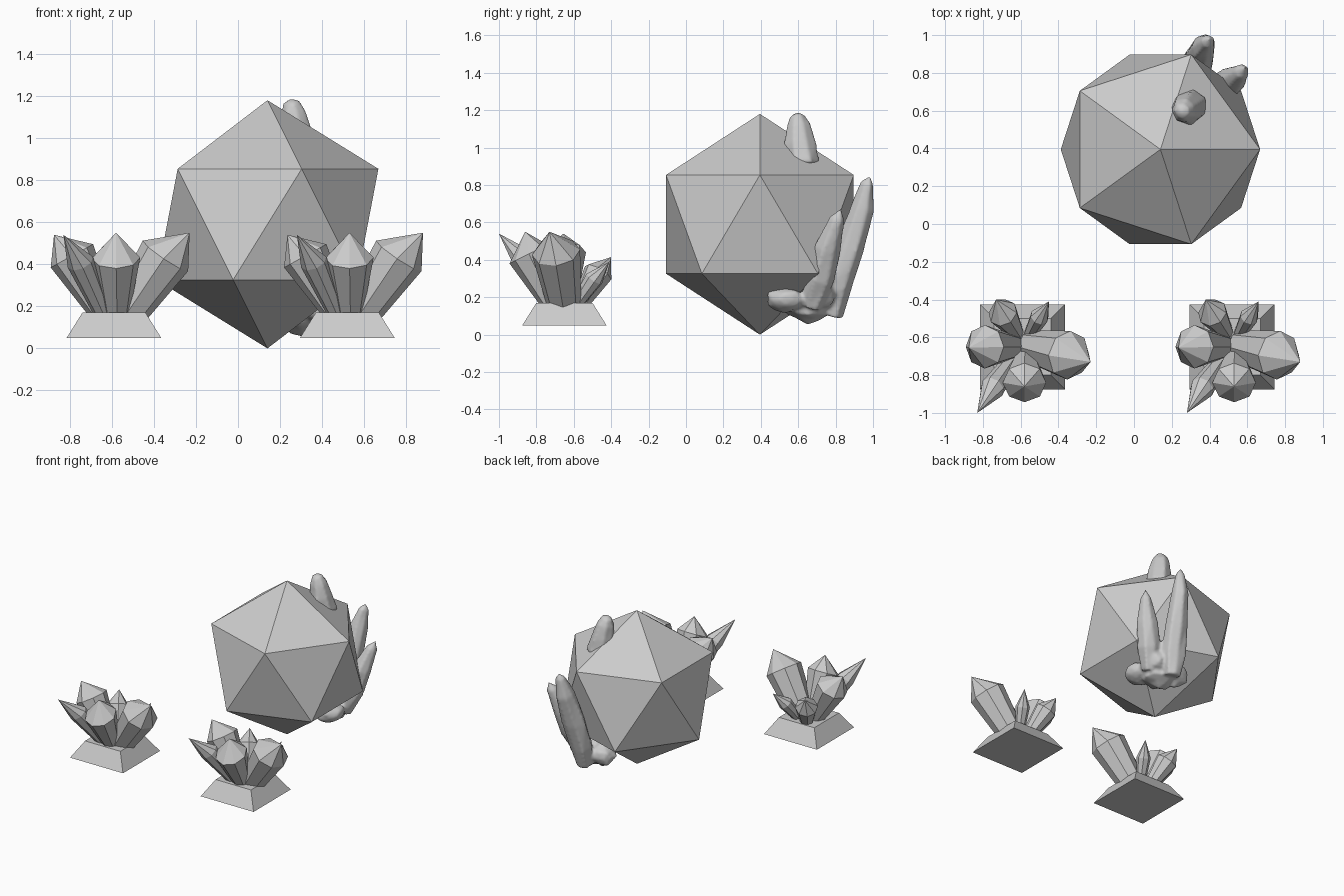
import bpy, bmesh, math, random
from mathutils import Vector

if "Cube" in bpy.data.objects:
    bpy.data.objects.remove(bpy.data.objects["Cube"])

random.seed(4)


def make_object(name, bm):
    bmesh.ops.recalc_face_normals(bm, faces=bm.faces)
    me = bpy.data.meshes.new(name)
    bm.to_mesh(me)
    bm.free()
    ob = bpy.data.objects.new(name, me)
    bpy.context.collection.objects.link(ob)
    return ob


def loft(bm, rings, tip, sides, jitter=0.0):
    """Tapered prism through (centre, radius) rings, closed by a pointed tip."""
    axis = (Vector(rings[-1][0]) - Vector(rings[0][0])).normalized()
    u = axis.cross(Vector((0, 1, 0.01))).normalized()
    v = axis.cross(u)
    loops = []
    for centre, r in rings:
        loop = []
        for i in range(sides):
            a = 2 * math.pi * i / sides
            k = r * (1 + random.uniform(-jitter, jitter))
            loop.append(bm.verts.new(Vector(centre) + k * (math.cos(a) * u + math.sin(a) * v)))
        loops.append(loop)
    for lo, hi in zip(loops, loops[1:]):
        for i in range(sides):
            j = (i + 1) % sides
            bm.faces.new((lo[i], lo[j], hi[j], hi[i]))
    bm.faces.new(loops[0][::-1])
    t = bm.verts.new(tip)
    for i in range(sides):
        bm.faces.new((loops[-1][i], loops[-1][(i + 1) % sides], t))


def lump(bm, centre, radii):
    """Irregular faceted stone."""
    new = bmesh.ops.create_icosphere(bm, subdivisions=2, radius=1)["verts"]
    for p in new:
        k = random.uniform(0.85, 1.1)
        p.co = Vector(centre) + Vector([c * r * k for c, r in zip(p.co, radii)])


def weather(ob):
    """Fuse the overlapping pieces and soften the edges."""
    m = ob.modifiers.new("fuse", "REMESH")
    m.mode = "VOXEL"
    m.voxel_size = 0.012
    s = ob.modifiers.new("soften", "SMOOTH")
    s.iterations = 2
    m.use_smooth_shade = True


# Large icosahedral boulder
bm = bmesh.new()
bmesh.ops.create_icosphere(bm, subdivisions=1, radius=0.59)
boulder = make_object("boulder", bm)
boulder.location = (0.14, 0.395, 0.59)

# Crystal clusters: base point, base radius, shoulder point, radius, tip
crystals = [
    ("right", (-0.54, -0.65, 0.15), 0.09, (-0.345, -0.695, 0.44), 0.13, (-0.23, -0.73, 0.55)),
    ("front", (-0.575, -0.70, 0.14), 0.055, (-0.58, -0.84, 0.43), 0.115, (-0.58, -0.86, 0.55)),
    ("left", (-0.63, -0.65, 0.15), 0.06, (-0.79, -0.65, 0.44), 0.115, (-0.875, -0.655, 0.54)),
    ("front_left", (-0.63, -0.70, 0.14), 0.04, (-0.75, -0.87, 0.41), 0.065, (-0.83, -1.0, 0.54)),
    ("back_left", (-0.62, -0.58, 0.14), 0.04, (-0.695, -0.47, 0.33), 0.08, (-0.73, -0.40, 0.415)),
    ("back_right", (-0.56, -0.60, 0.14), 0.03, (-0.50, -0.49, 0.30), 0.05, (-0.45, -0.41, 0.39)),
]
for side, dx in (("left", 0.0), ("right", 1.11)):
    # Square tapered plinth
    bm = bmesh.new()
    bmesh.ops.create_cone(bm, cap_ends=True, segments=4, radius1=0.225 * math.sqrt(2),
                          radius2=0.15 * math.sqrt(2), depth=0.12)
    # create_cone may start on an axis, so square the corners explicitly
    for p in bm.verts:
        a = math.atan2(p.co.y, p.co.x)
        r = p.co.xy.length
        a = math.floor(a / (math.pi / 2) + 0.01) * math.pi / 2 + math.pi / 4
        p.co.x, p.co.y = r * math.cos(a), r * math.sin(a)
    plinth = make_object(f"{side}_plinth", bm)
    plinth.location = (-0.59 + dx, -0.65, 0.11)
    for name, base, rb, shoulder, rs, tip in crystals:
        bm = bmesh.new()
        loft(bm, [(base, rb), (shoulder, rs)], tip, 8)
        make_object(f"{side}_cluster_{name}_crystal", bm).location.x = dx

# Weathered spikes and stones growing from the back of the boulder
bm = bmesh.new()
loft(bm, [((0.31, 0.78, 0.10), 0.06), ((0.32, 0.81, 0.25), 0.085), ((0.34, 0.87, 0.45), 0.085),
          ((0.37, 0.94, 0.68), 0.065), ((0.39, 0.97, 0.81), 0.035)], (0.395, 0.985, 0.85), 7, 0.12)
loft(bm, [((0.42, 0.67, 0.15), 0.06), ((0.46, 0.72, 0.30), 0.085), ((0.52, 0.76, 0.46), 0.075),
          ((0.57, 0.81, 0.62), 0.04)], (0.59, 0.83, 0.675), 7, 0.12)
lump(bm, (0.32, 0.65, 0.16), (0.13, 0.13, 0.10))
lump(bm, (0.41, 0.53, 0.19), (0.10, 0.11, 0.07))
lump(bm, (0.22, 0.70, 0.17), (0.10, 0.09, 0.09))
lump(bm, (0.40, 0.72, 0.22), (0.09, 0.08, 0.08))
weather(make_object("back_spikes", bm))

# Weathered stub on top
bm = bmesh.new()
loft(bm, [((0.30, 0.625, 0.90), 0.09), ((0.28, 0.61, 1.02), 0.085), ((0.265, 0.60, 1.12), 0.065),
          ((0.255, 0.597, 1.17), 0.04)], (0.25, 0.595, 1.19), 7, 0.08)
weather(make_object("top_spike", bm))
